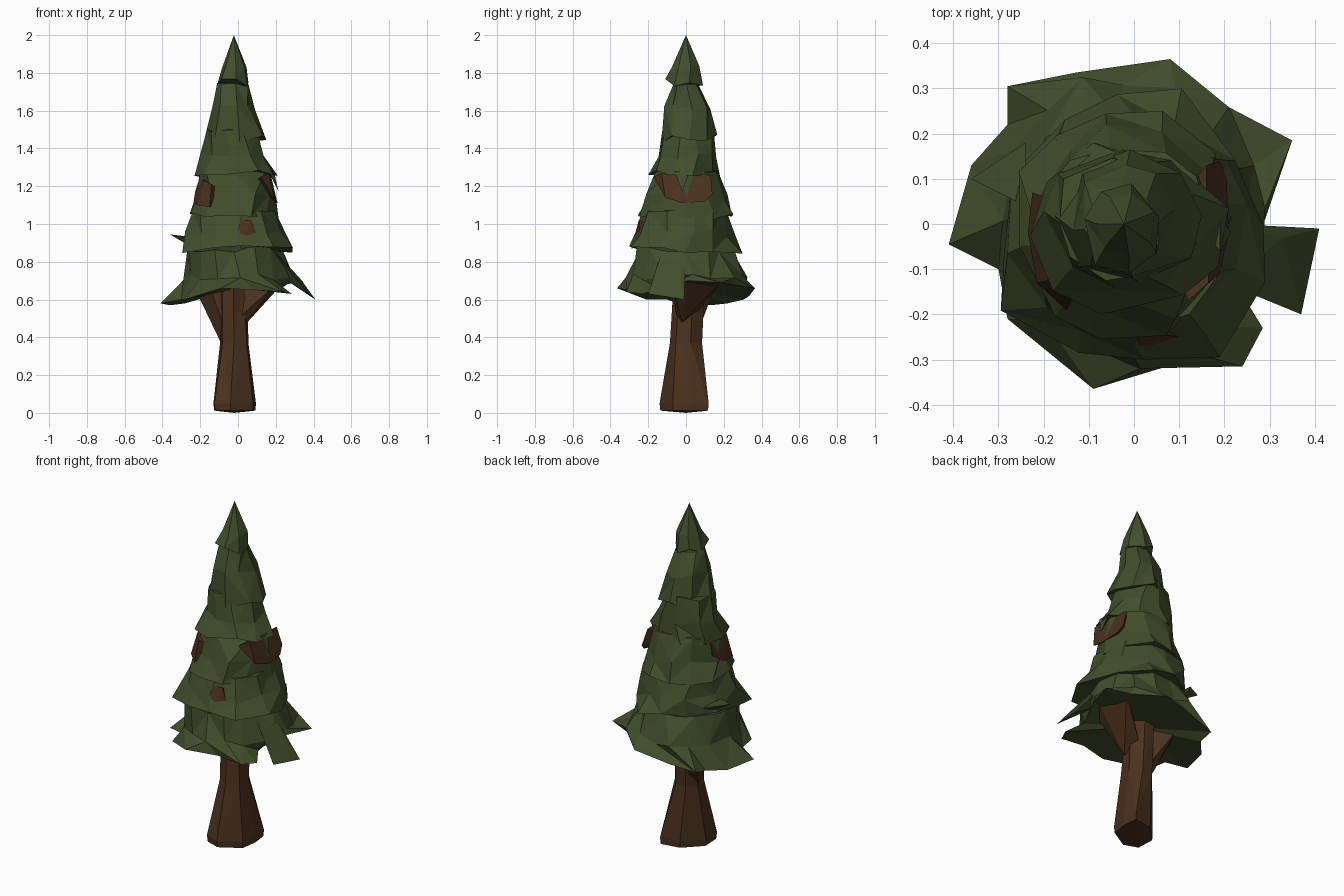
import bpy, bmesh, math, random
from mathutils import Vector

random.seed(7)


def material(name, col):
    m = bpy.data.materials.new(name)
    m.diffuse_color = (*col, 1)
    return m


GREEN = material("needle_green", (0.054, 0.075, 0.025))
BROWN = material("bark_brown", (0.070, 0.031, 0.013))


def finish(bm, name, mat):
    bmesh.ops.recalc_face_normals(bm, faces=bm.faces[:])
    me = bpy.data.meshes.new(name)
    bm.to_mesh(me)
    bm.free()
    me.materials.append(mat)
    ob = bpy.data.objects.new(name, me)
    bpy.context.collection.objects.link(ob)
    return ob


def ring(n, z, x0, x1, y0, y1, phase=0.0, jit=0.0, zjit=0.0):
    """Irregular n-sided ring stretched to fit the given bounds."""
    pts = []
    for i in range(n):
        a = math.tau * (i + phase + random.uniform(-jit, jit)) / n
        r = 1 + random.uniform(-jit, jit) * 0.5
        pts.append((math.cos(a) * r, math.sin(a) * r))
    xs, ys = [p[0] for p in pts], [p[1] for p in pts]
    fit = lambda v, s, lo, hi: lo + (v - min(s)) / (max(s) - min(s)) * (hi - lo)
    return [Vector((fit(x, xs, x0, x1), fit(y, ys, y0, y1),
                    z + random.uniform(-zjit, zjit))) for x, y in pts]


def loft(name, mat, rings, bottom, top):
    """Triangulated skin through rings, closed by a bottom and a top point."""
    bm = bmesh.new()
    rows = [[bm.verts.new(p) for p in r] for r in rings]
    n = len(rows[0])
    for a, b in zip(rows, rows[1:]):
        for i in range(n):
            j = (i + 1) % n
            if i % 2:
                bm.faces.new((a[i], a[j], b[j]))
                bm.faces.new((a[i], b[j], b[i]))
            else:
                bm.faces.new((a[i], a[j], b[i]))
                bm.faces.new((a[j], b[j], b[i]))
    lo, hi = bm.verts.new(bottom), bm.verts.new(top)
    for i in range(n):
        j = (i + 1) % n
        bm.faces.new((rows[0][j], rows[0][i], lo))
        bm.faces.new((rows[-1][i], rows[-1][j], hi))
    return finish(bm, name, mat)


def hull(name, mat, pts):
    bm = bmesh.new()
    for p in pts:
        bm.verts.new(p)
    bmesh.ops.convex_hull(bm, input=bm.verts[:])
    return finish(bm, name, mat)


# Trunk, wider at the foot
foot = [(0.095, 0.03), (0.085, 0.12), (-0.03, 0.10), (-0.13, 0.0),
        (-0.125, -0.11), (-0.04, -0.14), (0.08, -0.07)]
loft("trunk", BROWN, [
    [Vector((x * 0.97, y * 0.97, 0.012)) for x, y in foot],
    [Vector((x, y, 0.05)) for x, y in foot],
    ring(7, 0.37, -0.095, 0.055, -0.085, 0.085, 0.3, 0.1),
    ring(7, 0.70, -0.10, 0.05, -0.065, 0.10, 0.3, 0.1)],
    (-0.02, 0, 0), (0, 0, 0.72))

# Boughs flaring from the trunk below the needles
hull("left_bough", BROWN, [(-0.09, 0.02, 0.37), (-0.06, -0.03, 0.42), (-0.05, 0.06, 0.42),
     (-0.21, 0.05, 0.62), (-0.17, 0.14, 0.63), (-0.14, -0.03, 0.64), (0, 0, 0.7)])
hull("right_bough", BROWN, [(0.05, -0.02, 0.48), (0.0, -0.05, 0.50), (0.0, 0.05, 0.52),
     (0.18, -0.07, 0.66), (0.25, 0.01, 0.70), (0.22, 0.20, 0.71), (0, 0, 0.72)])

# Lowest tier with a ragged skirt
skirt = [(0.29, 0.01, 0.70), (0.35, 0.185, 0.69), (0.22, 0.235, 0.68), (0.08, 0.365, 0.66),
         (-0.13, 0.335, 0.62), (-0.28, 0.305, 0.60), (-0.28, 0.22, 0.58), (-0.36, 0.13, 0.57),
         (-0.41, -0.045, 0.58), (-0.30, -0.10, 0.60), (-0.28, -0.21, 0.60), (-0.09, -0.365, 0.66),
         (0.09, -0.31, 0.65), (0.24, -0.315, 0.64), (0.285, -0.23, 0.63), (0.23, -0.14, 0.66)]
loft("foliage_tier_1", GREEN, [
    [Vector(p) for p in skirt],
    ring(16, 0.72, -0.29, 0.29, -0.32, 0.325, 0, 0.2, 0.02),
    ring(16, 0.87, -0.27, 0.24, -0.26, 0.26, 0, 0.2, 0.02)],
    (0, 0, 0.66), (0, 0, 0.90))

# Upper tiers: sides, phase, then z and bounds of the lower, middle and upper rings
tiers = [
    (12, 0.2, (0.86, -0.295, 0.29, -0.30, 0.30), (0.95, -0.28, 0.25, -0.265, 0.255),
     (1.07, -0.24, 0.195, -0.23, 0.215)),
    (11, 0.0, (1.04, -0.255, 0.215, -0.255, 0.25), (1.14, -0.23, 0.20, -0.21, 0.22),
     (1.28, -0.20, 0.17, -0.16, 0.165)),
    (9, 0.5, (1.27, -0.23, 0.21, -0.20, 0.18), (1.36, -0.20, 0.14, -0.145, 0.16),
     (1.50, -0.165, 0.10, -0.125, 0.145)),
    (8, 0.1, (1.45, -0.175, 0.15, -0.13, 0.165), (1.62, -0.135, 0.09, -0.115, 0.13),
     (1.74, -0.11, 0.055, -0.065, 0.065)),
]
for k, (n, ph, *rs) in enumerate(tiers):
    lo, hi = rs[0][0], rs[-1][0]
    loft("foliage_tier_%d" % (k + 2), GREEN,
         [ring(n, *r, ph, 0.2, (0.025, 0.02, 0.01)[i]) for i, r in enumerate(rs)],
         (-0.02, 0, lo + 0.04), (-0.02, 0, hi + 0.02))

# Tip
loft("foliage_tip", GREEN, [
    ring(7, 1.75, -0.11, 0.055, -0.11, 0.09, 0.4, 0.15, 0.02),
    ring(7, 1.83, -0.085, 0.045, -0.075, 0.07, 0.4, 0.1, 0.01)],
    (-0.02, 0, 1.72), (-0.022, 0, 2.0))

# Loose sprays sticking out of the outline
hull("right_spray", GREEN, [(0.20, -0.13, 0.85), (0.22, 0.0, 0.83), (0.33, -0.03, 0.71),
     (0.41, -0.01, 0.60), (0.37, -0.20, 0.63), (0.23, -0.06, 0.72)])
hull("left_spray", GREEN, [(-0.36, 0.10, 0.945), (-0.24, 0.04, 0.93), (-0.24, 0.18, 0.92),
     (-0.25, 0.10, 0.88)])

# Bare bark showing in gaps between the needles
hull("front_bark", BROWN, [(0.01, -0.25, 1.02), (0.07, -0.245, 1.02), (0.125, -0.255, 0.88),
     (0.01, -0.29, 0.87), (0.05, -0.1, 0.95)])
hull("right_bark", BROWN, [(0.12, -0.17, 1.25), (0.165, -0.13, 1.27), (0.16, 0.13, 1.26),
     (0.19, 0.14, 1.16), (0.21, -0.02, 1.11), (0.19, -0.11, 1.14), (0.205, 0.10, 1.12),
     (0.05, 0, 1.18)])
hull("left_bark", BROWN, [(-0.18, -0.12, 1.23), (-0.14, -0.165, 1.21), (-0.15, -0.19, 1.09),
     (-0.215, -0.13, 1.10), (-0.235, -0.02, 1.12), (-0.225, 0.07, 1.18), (-0.20, 0.06, 1.25),
     (-0.05, -0.05, 1.15)])
# Needle tooth hanging over the bark on the right
hull("right_tooth", GREEN, [(0.19, -0.06, 1.28), (0.19, 0.02, 1.28), (0.215, -0.02, 1.17),
     (0.16, -0.02, 1.28)])
